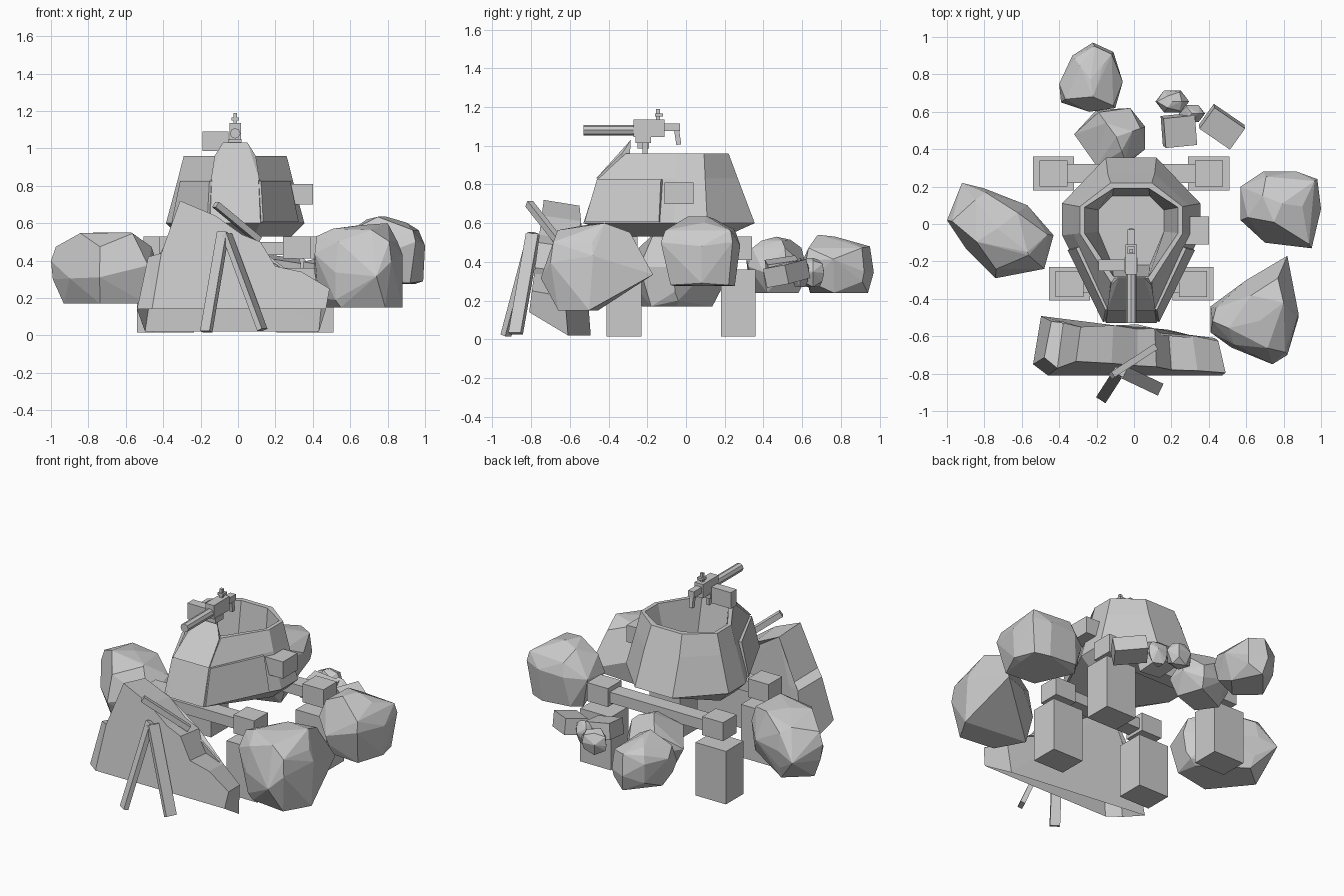
import bpy, bmesh, math, random
from mathutils import Vector

if "Cube" in bpy.data.objects:
    bpy.data.objects.remove(bpy.data.objects["Cube"])

CX = -0.015  # centre line of the turret


def finish(name, bm):
    bmesh.ops.recalc_face_normals(bm, faces=bm.faces)
    me = bpy.data.meshes.new(name)
    bm.to_mesh(me)
    bm.free()
    ob = bpy.data.objects.new(name, me)
    bpy.context.collection.objects.link(ob)
    return ob


def box(name, lo, hi, rot=(0, 0, 0)):
    bm = bmesh.new()
    bmesh.ops.create_cube(bm, size=1)
    lo, hi = Vector(lo), Vector(hi)
    bmesh.ops.scale(bm, vec=hi - lo, verts=bm.verts)
    ob = finish(name, bm)
    ob.location = (lo + hi) / 2
    ob.rotation_euler = rot
    return ob


def hull(name, pts):
    bm = bmesh.new()
    for p in pts:
        bm.verts.new(p)
    res = bmesh.ops.convex_hull(bm, input=bm.verts)
    junk = {v for v in res['geom_interior'] + res['geom_unused'] if isinstance(v, bmesh.types.BMVert)}
    bmesh.ops.delete(bm, geom=list(junk), context='VERTS')
    bmesh.ops.dissolve_limit(bm, angle_limit=math.radians(6), verts=bm.verts, edges=bm.edges)
    return finish(name, bm)


def cylinder(name, y0, y1, r, z, sides=8):
    bm = bmesh.new()
    bmesh.ops.create_cone(bm, cap_ends=True, segments=sides, radius1=r, radius2=r, depth=y1 - y0)
    ob = finish(name, bm)
    ob.rotation_euler = (math.pi / 2, 0, 0)
    ob.location = (CX, (y0 + y1) / 2, z)


def plank(name, a, b, w, t):
    a, b = Vector(a), Vector(b)
    ob = box(name, (-w / 2, -t / 2, 0), (w / 2, t / 2, (b - a).length))
    ob.location = (a + b) / 2
    ob.rotation_euler = (b - a).to_track_quat('Z', 'Y').to_euler()


# Faceted boulder: plan outline shrunk towards its top and bottom, plus a few set corners
def boulder(name, outline, z0, z1, seed, bottom=0.6, top=0.55, corners=()):
    rnd = random.Random(seed)
    cx = sum(p[0] for p in outline) / len(outline)
    cy = sum(p[1] for p in outline) / len(outline)
    pts = list(corners)
    for x, y in outline:
        pts.append((x, y, z0 + (z1 - z0) * rnd.uniform(0.35, 0.65)))
    for h, s, step in ((0, bottom, 2), (0.2, 0.9, 2), (0.8, 0.88, 2), (1, top, 2)):
        for i in range(rnd.randint(0, 1), len(outline), step):
            x, y = outline[i]
            k = min(s * rnd.uniform(0.92, 1.06), 0.98)
            dz = rnd.uniform(-0.04, 0) if h == 1 else 0
            pts.append((cx + (x - cx) * k, cy + (y - cy) * k, z0 + (z1 - z0) * h + dz))
    pts.append((cx, cy, z1))
    hull(name, pts)


# Turret shell: eight-sided rings from the belly, up the outside, down the inside
rings = [  # z, wide half, narrow half, front y, back y
    (0.53, 0.30, 0.10, -0.33, 0.20),
    (0.60, 0.37, 0.135, -0.53, 0.355),
    (0.83, 0.308, 0.125, -0.455, 0.268),
    (0.96, 0.275, 0.11, -0.31, 0.22),
    (0.96, 0.25, 0.095, -0.28, 0.19),
    (0.62, 0.175, 0.10, -0.22, 0.15)]
bm = bmesh.new()
loops = []
for z, w, n, yf, yb in rings:
    k = 0.4 + 0.6 * w / 0.37
    plan = [(n, yf), (w, -0.06 * k), (w, 0.11 * k), (n, yb),
            (-n, yb), (-w, 0.11 * k), (-w, -0.06 * k), (-n, yf)]
    loops.append([bm.verts.new((CX + x, y, z)) for x, y in plan])
for a, b in zip(loops, loops[1:]):
    for i in range(8):
        bm.faces.new((a[i], a[(i + 1) % 8], b[(i + 1) % 8], b[i]))
bm.faces.new(loops[0])
bm.faces.new(loops[-1])
finish("turret_shell", bm)

# Raised front shield, armour plates on the front diagonals, and side box
hull("front_shield", [(CX + s * x, y, z) for s in (-1, 1) for x, y, z in (
    (0.13, -0.465, 0.83), (0.066, -0.285, 1.03), (0.11, -0.33, 0.96),
    (0.095, -0.29, 0.95), (0.12, -0.40, 0.84))])
for side, s in (("left", -1), ("right", 1)):
    hull(side + "_armour_plate", [(CX + s * (x - d), y + d * 0.5, z) for d in (0, 0.04) for x, y, z in (
        (0.34, -0.14, 0.605), (0.15, -0.525, 0.605), (0.295, -0.13, 0.825), (0.138, -0.46, 0.825))])
box("side_box", (0.26, -0.11, 0.70), (0.40, 0.04, 0.81))

# Legs with cross beams
for pos, y, half in (("front", -0.32, 0.33), ("back", 0.27, 0.415)):
    box(pos + "_beam", (CX - half, y - 0.05, 0.43), (CX + half, y + 0.05, 0.50))
    for side, s in (("left", -1), ("right", 1)):
        x = CX + s * half
        box(f"{pos}_{side}_foot", (x - 0.11, y - 0.09, 0.015), (x + 0.11, y + 0.09, 0.36))
        box(f"{pos}_{side}_joint", (x - 0.075, y - 0.07, 0.41), (x + 0.075, y + 0.07, 0.53))

# Gun
cylinder("gun_barrel", -0.53, -0.24, 0.028, 1.08)
box("gun_body", (CX - 0.03, -0.27, 1.045), (CX + 0.03, -0.11, 1.135))
box("gun_mount", (CX - 0.035, -0.26, 1.015), (CX + 0.035, -0.18, 1.05))
box("gun_pintle", (CX - 0.012, -0.225, 0.96), (CX + 0.012, -0.20, 1.04))
box("ammo_box", (-0.19, -0.25, 0.985), (-0.05, -0.19, 1.09))
box("gun_rear", (CX - 0.02, -0.12, 1.075), (CX + 0.02, -0.03, 1.115))
box("gun_grip", (CX - 0.012, -0.058, 1.005), (CX + 0.012, -0.032, 1.11), (0.15, 0, 0))
box("gun_sight_post", (CX - 0.01, -0.155, 1.13), (CX + 0.01, -0.135, 1.19))
box("gun_sight", (CX - 0.02, -0.16, 1.15), (CX + 0.02, -0.12, 1.165))

# Broken front wall: outline thickened backwards, open underneath
outline = [(-0.54, 0.14), (-0.48, 0.42), (-0.41, 0.44), (-0.31, 0.72), (-0.12, 0.64), (0.02, 0.54),
           (0.12, 0.50), (0.20, 0.37), (0.34, 0.34), (0.49, 0.25), (0.47, 0.14), (-0.46, 0.14)]
bm = bmesh.new()
front = [bm.verts.new((x, -0.81 + 0.13 * (z - 0.14) + (0.06 if x < -0.47 else 0), z)) for x, z in outline]
back = [bm.verts.new((x * 0.92, -0.48 - 0.10 * (z - 0.02) - max(0, x) * 0.25, 0.02 if z < 0.2 else z - 0.03))
        for x, z in outline]
n = len(outline)
for i in range(n - 2):
    bm.faces.new((front[i], front[i + 1], back[i + 1], back[i]))
caps = [bm.faces.new(front), bm.faces.new(back[:-1])]
bmesh.ops.triangulate(bm, faces=caps)
finish("broken_wall", bm)

# Leaning planks
plank("plank_left", (-0.17, -0.93, 0.02), (-0.08, -0.79, 0.55), 0.06, 0.03)
plank("plank_right", (0.13, -0.88, 0.03), (-0.06, -0.79, 0.54), 0.07, 0.03)
plank("plank_upper", (-0.12, -0.81, 0.70), (0.11, -0.66, 0.51), 0.035, 0.035)

# Boulders
boulder("left_boulder", [(-0.92, 0.22), (-0.80, 0.19), (-0.57, 0.10), (-0.43, -0.06), (-0.48, -0.24),
                         (-0.74, -0.29), (-0.90, -0.13), (-1.0, 0.02)], 0.17, 0.55, 3, 0.75, 0.65,
        [(-0.49, -0.18, 0.17), (-0.47, -0.04, 0.20), (-0.57, -0.15, 0.55), (-0.99, 0.03, 0.30)])
boulder("right_boulder", [(0.57, 0.20), (0.69, 0.28), (0.87, 0.28), (0.98, 0.24), (1.0, 0.08),
                          (0.95, -0.13), (0.70, -0.10), (0.57, 0.02)], 0.275, 0.635, 5, 0.8, 0.5,
        [(0.66, 0.25, 0.29), (0.95, 0.22, 0.28), (0.92, -0.08, 0.28), (0.99, 0.08, 0.29)])
boulder("front_right_boulder", [(0.82, -0.17), (0.88, -0.48), (0.84, -0.58), (0.82, -0.70), (0.74, -0.75),
                                (0.52, -0.66), (0.41, -0.58), (0.41, -0.44), (0.60, -0.30)],
        0.15, 0.59, 8, 0.8, 0.62,
        [(0.42, -0.52, 0.53), (0.43, -0.50, 0.20), (0.88, -0.50, 0.15), (0.52, -0.64, 0.19), (0.80, -0.42, 0.60)])
boulder("back_boulder", [(-0.40, 0.75), (-0.33, 0.90), (-0.22, 0.97), (-0.11, 0.92), (-0.06, 0.76),
                         (-0.10, 0.62), (-0.24, 0.60), (-0.39, 0.65)], 0.24, 0.53, 2, 0.75, 0.55,
        [(-0.21, 0.95, 0.48), (-0.20, 0.94, 0.24), (-0.22, 0.64, 0.24), (-0.22, 0.68, 0.54)])
boulder("inner_back_boulder", [(-0.32, 0.48), (-0.20, 0.61), (-0.02, 0.62), (0.06, 0.52), (0.06, 0.40),
                               (-0.04, 0.32), (-0.20, 0.31)], 0.24, 0.53, 4, 0.75)

# Small rubble behind
for i, (x, y, z, sx, sy, sz, ang) in enumerate((
        (0.24, 0.50, 0.36, 0.17, 0.16, 0.10, 0.1), (0.47, 0.52, 0.34, 0.20, 0.14, 0.10, -0.6))):
    box(f"rubble_block_{i}", (x - sx / 2, y - sy / 2, z - sz / 2), (x + sx / 2, y + sy / 2, z + sz / 2),
        (0.15, 0.15, ang))
for i, (x, y, r) in enumerate(((0.205, 0.655, 0.09), (0.31, 0.59, 0.07))):
    boulder(f"rubble_stone_{i}", [(x + r * math.cos(a * math.pi / 3), y + 0.75 * r * math.sin(a * math.pi / 3))
                                  for a in range(6)], 0.27, 0.42, 10 + i)
